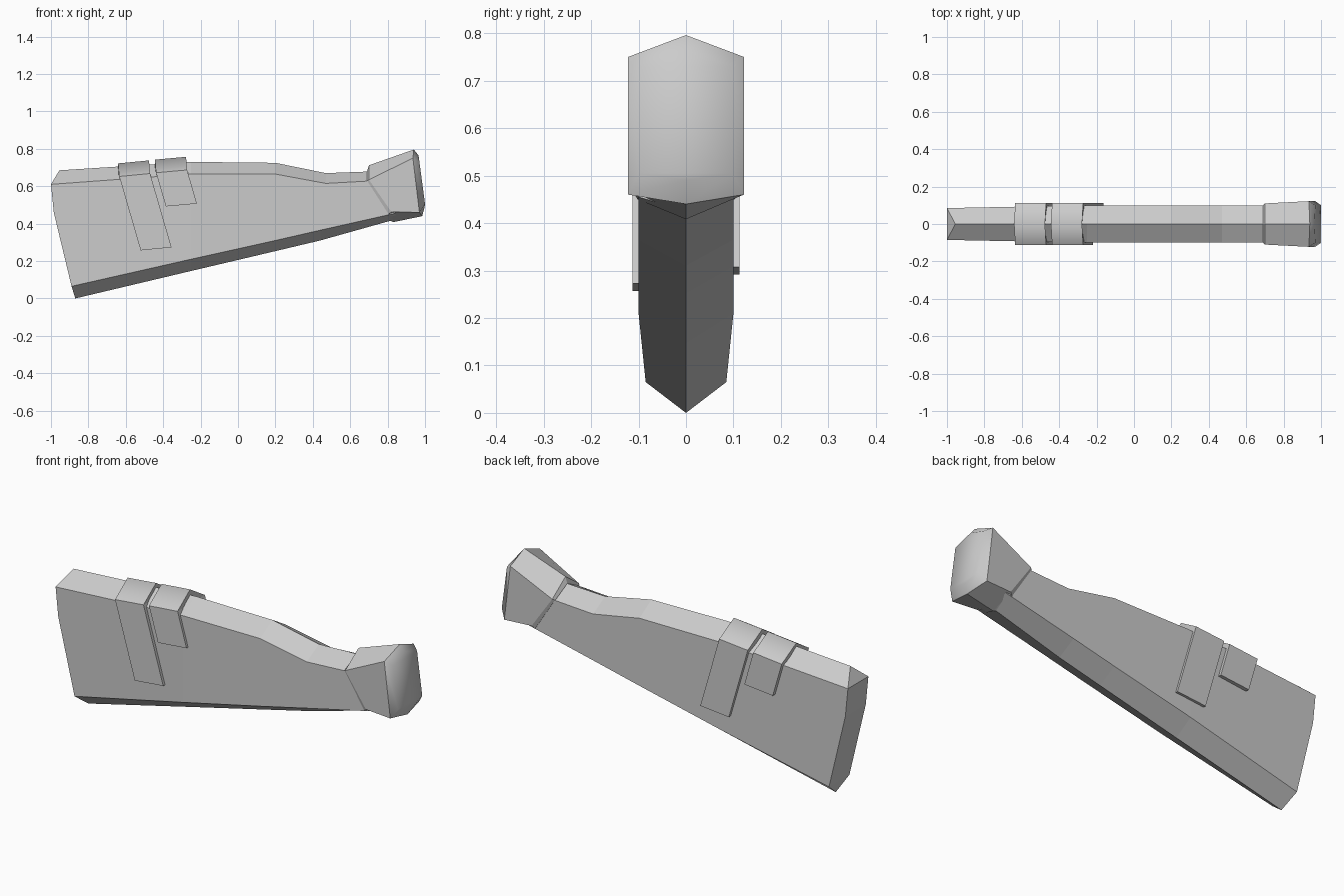
import bpy
import bmesh

cube = bpy.data.objects.get("Cube")
if cube:
    bpy.data.objects.remove(cube, do_unlink=True)

grey = bpy.data.materials.new("plain_grey")
grey.use_nodes = True
colour = (0.6, 0.6, 0.6, 1)
grey.diffuse_color = colour
grey.node_tree.nodes["Principled BSDF"].inputs["Base Color"].default_value = colour


def finish(name, bm):
    bmesh.ops.recalc_face_normals(bm, faces=bm.faces)
    mesh = bpy.data.meshes.new(name)
    bm.to_mesh(mesh)
    bm.free()
    mesh.materials.append(grey)
    obj = bpy.data.objects.new(name, mesh)
    bpy.context.collection.objects.link(obj)
    return obj


def mirrored_ring(bm, width, points):
    """Ring from side points (top ridge first, bottom ridge last), mirrored over y."""
    (top, *sides, bottom) = points
    vert = lambda y, p: bm.verts.new((p[0], y, p[1]))
    return ([vert(0, top)] + [vert(-width, p) for p in sides] + [vert(0, bottom)]
            + [vert(width, p) for p in reversed(sides)])


def bridge(bm, a, b):
    n = len(a)
    return [bm.faces.new((a[i], a[(i + 1) % n], b[(i + 1) % n], b[i])) for i in range(n)]


def cap(bm, ring):
    """Close a mirrored ring with strips running across the y direction."""
    n = len(ring)
    half = n // 2
    bm.faces.new((ring[0], ring[1], ring[-1]))
    for i in range(1, half - 1):
        bm.faces.new((ring[i], ring[i + 1], ring[n - i - 1], ring[n - i]))
    bm.faces.new((ring[half - 1], ring[half], ring[half + 1]))


def loft(name, stations, smooth_from=None):
    bm = bmesh.new()
    rings = [mirrored_ring(bm, w, pts) for w, pts in stations]
    for i in range(len(rings) - 1):
        for face in bridge(bm, rings[i], rings[i + 1]):
            face.smooth = smooth_from is not None and i >= smooth_from
    cap(bm, rings[0])
    before = set(bm.faces)
    cap(bm, rings[-1])
    for face in set(bm.faces) - before:
        face.smooth = smooth_from is not None
    return finish(name, bm)


# Long ridged body: top ridge, upper edge, middle, lower edge, bottom ridge
loft("stock_body", [
    (0.085, [(-0.955, 0.685), (-1, 0.61), (-0.985, 0.46), (-0.89, 0.065), (-0.87, 0)]),
    (0.1, [(-0.25, 0.73), (-0.25, 0.665), (-0.25, 0.51), (-0.25, 0.21), (-0.25, 0.147)]),
    (0.1, [(0.2, 0.725), (0.2, 0.665), (0.2, 0.53), (0.2, 0.31), (0.2, 0.253)]),
    (0.1, [(0.47, 0.67), (0.47, 0.615), (0.46, 0.53), (0.44, 0.365), (0.44, 0.31)]),
    (0.1, [(0.74, 0.68), (0.74, 0.63), (0.78, 0.56), (0.84, 0.455), (0.85, 0.425)]),
])

# Flared butt with a softened end pad
loft("butt_end", [
    (0.102, [(0.69, 0.68), (0.69, 0.63), (0.805, 0.45), (0.815, 0.415)]),
    (0.11, [(0.7, 0.712), (0.7, 0.635), (0.82, 0.463), (0.83, 0.408)]),
    (0.122, [(0.94, 0.796), (0.935, 0.75), (0.97, 0.46), (0.985, 0.44)]),
    (0.1, [(0.965, 0.765), (0.97, 0.73), (1, 0.505), (0.998, 0.49)]),
], smooth_from=2)


def strap(name, left, right, front_drop, back_drop):
    """Bent strap over the top ridge; each edge leans back as it drops."""
    bm = bmesh.new()
    lean, out, depth = 0.29, 0.113, 0.05
    outer, inner = [], []
    for x, z in (left, right):
        path = [(x + lean * front_drop, -out, z - front_drop), (x, -out, z),
                (x - 0.006, 0, z + 0.07), (x, out, z),
                (x + lean * back_drop, out, z - back_drop)]
        outer.append([bm.verts.new(p) for p in path])
        inner.append([bm.verts.new((px, py * 0.6, pz - (depth if py == 0 else 0)))
                      for px, py, pz in path])
    for i in range(4):
        face = bm.faces.new((outer[0][i], outer[0][i + 1], outer[1][i + 1], outer[1][i]))
        face.smooth = i in (1, 2)
        bm.faces.new((inner[0][i], inner[0][i + 1], inner[1][i + 1], inner[1][i]))
        for o, n in zip(outer, inner):
            bm.faces.new((o[i], o[i + 1], n[i + 1], n[i]))
    for i in (0, 4):
        bm.faces.new((outer[0][i], outer[1][i], inner[1][i], inner[0][i]))
    finish(name, bm)


# Two straps, long on opposite sides
strap("rear_strap", (-0.635, 0.652), (-0.47, 0.668), 0.395, 0.18)
strap("front_strap", (-0.438, 0.672), (-0.272, 0.687), 0.18, 0.38)
